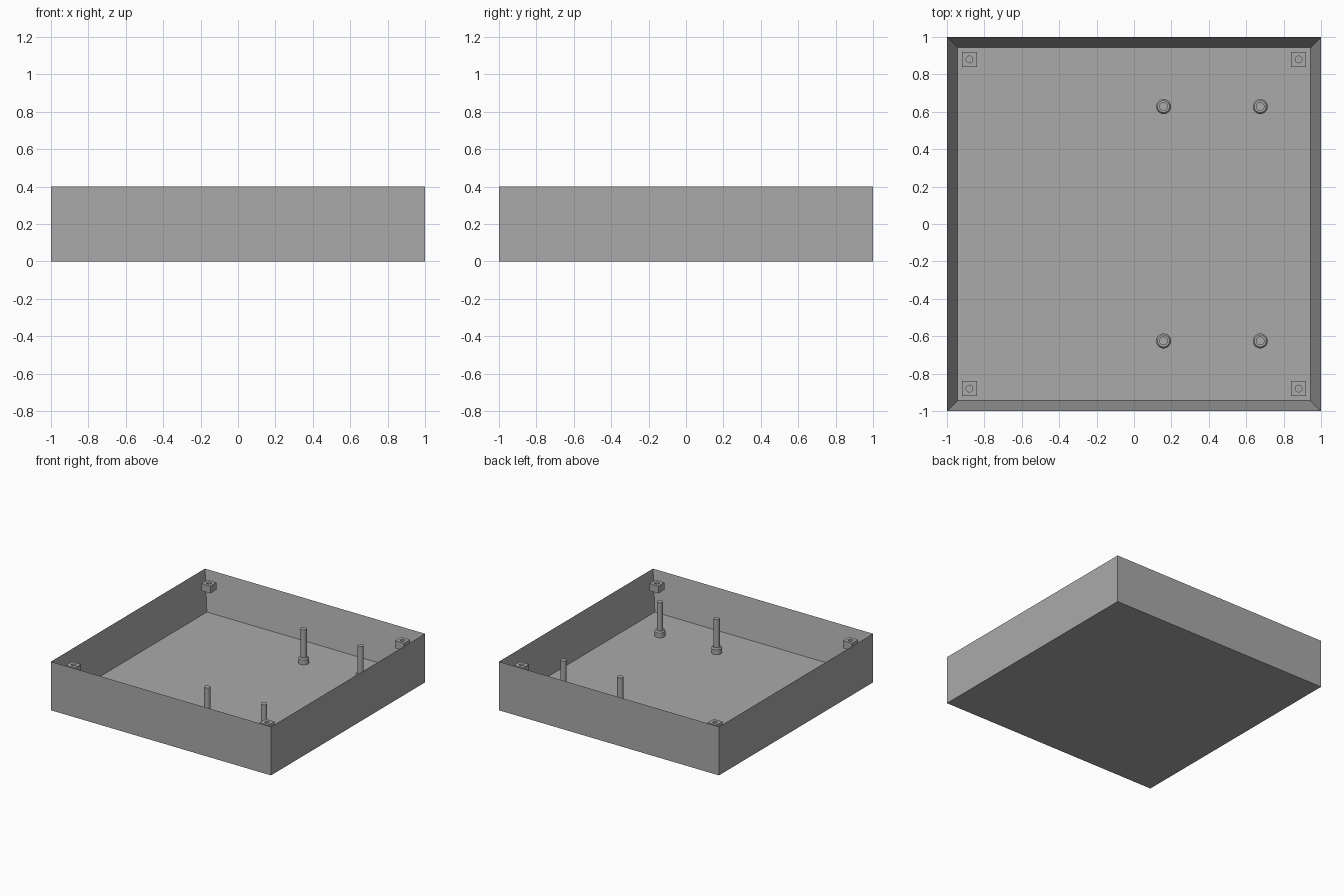
import bpy
import bmesh
from math import radians

old = bpy.data.objects.get("Cube")
if old:
    bpy.data.objects.remove(old, do_unlink=True)

grey = bpy.data.materials.new("plain grey")
grey.use_nodes = True
grey.diffuse_color = (0.4, 0.4, 0.4, 1)
grey.node_tree.nodes["Principled BSDF"].inputs["Base Color"].default_value = grey.diffuse_color

HEIGHT, FLOOR, INNER, LEDGE = 0.4, 0.08, 0.92, 0.36


def add_object(name, bm):
    bmesh.ops.recalc_face_normals(bm, faces=bm.faces)
    mesh = bpy.data.meshes.new(name)
    bm.to_mesh(mesh)
    bm.free()
    mesh.materials.append(grey)
    obj = bpy.data.objects.new(name, mesh)
    bpy.context.collection.objects.link(obj)
    return obj


def box(name, size, centre):
    bm = bmesh.new()
    bmesh.ops.create_cube(bm, size=1)
    bmesh.ops.scale(bm, vec=size, verts=bm.verts)
    bmesh.ops.translate(bm, vec=centre, verts=bm.verts)
    return add_object(name, bm)


def turned(name, profile, x, y, sides=32):
    """Spin a (radius, height) profile around a vertical axis."""
    bm = bmesh.new()
    verts = [bm.verts.new((r, 0, z)) for r, z in profile]
    edges = [bm.edges.new(pair) for pair in zip(verts, verts[1:])]
    bmesh.ops.spin(bm, geom=verts + edges, cent=(0, 0, 0), axis=(0, 0, 1),
                   angle=radians(360), steps=sides)
    bmesh.ops.remove_doubles(bm, verts=bm.verts, dist=0.0001)
    bmesh.ops.translate(bm, vec=(x, y, 0), verts=bm.verts)
    return add_object(name, bm)


def cut(target, cutter):
    mod = target.modifiers.new("cut", 'BOOLEAN')
    mod.operation = 'DIFFERENCE'
    mod.solver = 'EXACT'
    mod.object = cutter
    cutter.hide_render = True
    cutter.hide_set(True)


# Open tray: outer block with its top face inset and pushed down to the floor
bm = bmesh.new()
bmesh.ops.create_cube(bm, size=2)
for v in bm.verts:
    v.co.z = HEIGHT if v.co.z > 0 else 0
top = max(bm.faces, key=lambda f: f.calc_center_median().z)
bmesh.ops.inset_region(bm, faces=[top], thickness=1 - INNER)
bmesh.ops.translate(bm, vec=(0, 0, FLOOR - HEIGHT), verts=top.verts)
add_object("tray", bm)

# Screw blocks high in the inner corners, each with a hole
BLOCK, BLOCK_H = 0.08, 0.06
for side_x, label_x in ((-1, "right"), (1, "left")):
    for side_y, label_y in ((-1, "front"), (1, "back")):
        x, y = side_x * (INNER - BLOCK / 2), side_y * (INNER - BLOCK / 2)
        name = f"{label_y}_{label_x}_screw_block"
        block = box(name, (BLOCK, BLOCK, BLOCK_H), (x, y, LEDGE - BLOCK_H / 2))
        z0, z1 = LEDGE - BLOCK_H - 0.02, LEDGE + 0.02
        hole = turned(name + "_hole_cutter",
                      [(0, z0), (0.018, z0), (0.018, z1), (0, z1)], x, y)
        cut(block, hole)

# Standoff posts: wide chamfered foot and slim pin
for x, label_x in ((0.158, "inner"), (0.675, "outer")):
    for y, label_y in ((-0.625, "front"), (0.628, "back")):
        post = turned(f"{label_y}_{label_x}_post",
                      [(0, FLOOR), (0.04, FLOOR), (0.04, 0.12), (0.032, 0.13),
                       (0.023, 0.13), (0.023, LEDGE), (0, LEDGE)], x, y)
        bpy.ops.object.select_all(action='DESELECT')
        post.select_set(True)
        bpy.context.view_layer.objects.active = post
        bpy.ops.object.shade_smooth_by_angle(angle=radians(30))
